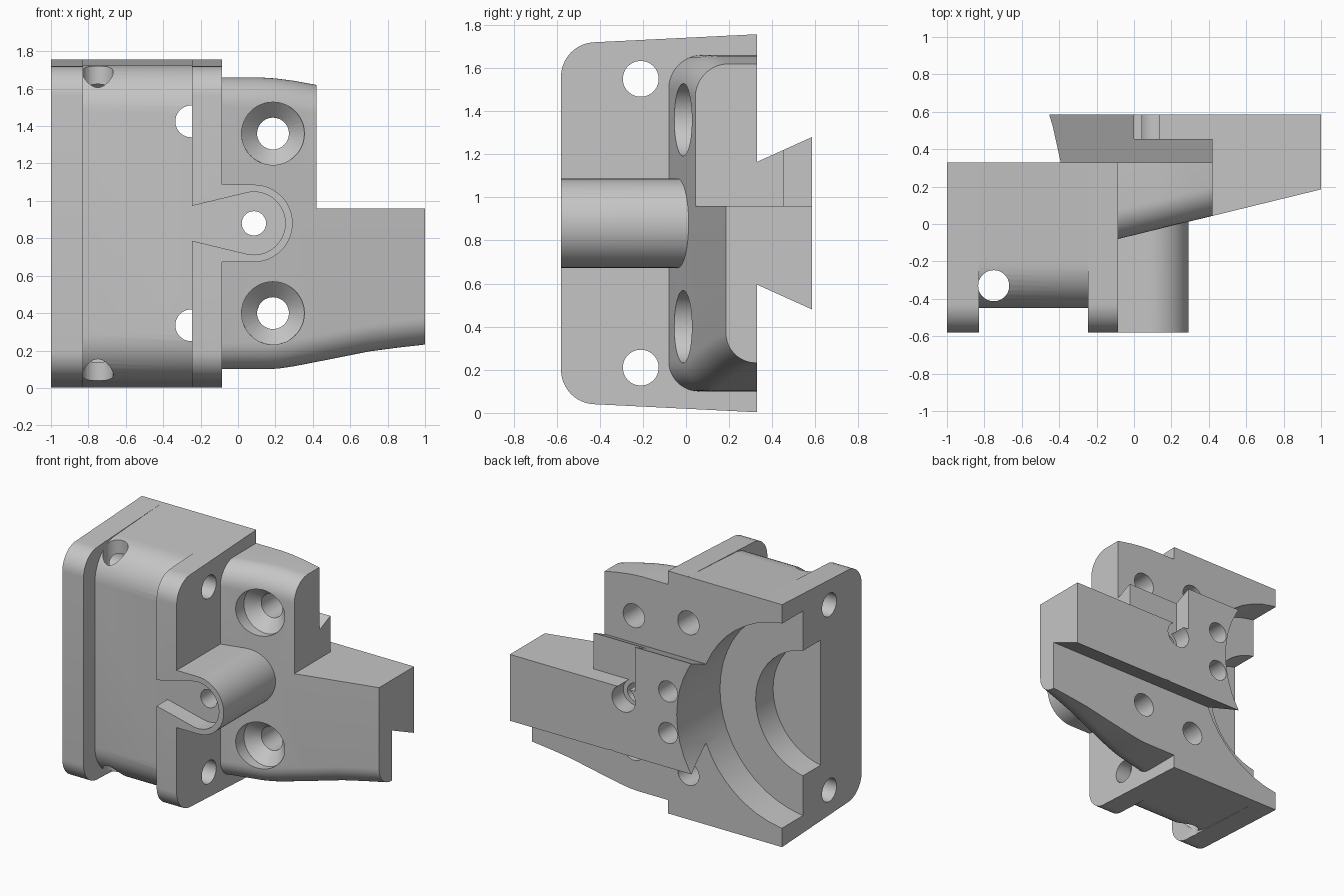
import bpy, bmesh
from math import sin, cos, radians
from mathutils import Matrix, Vector

if "Cube" in bpy.data.objects:
    bpy.data.objects.remove(bpy.data.objects["Cube"])

grey = bpy.data.materials.new("plain grey")
grey.use_nodes = True
colour = (0.56, 0.56, 0.56, 1)
grey.diffuse_color = colour
grey.node_tree.nodes["Principled BSDF"].inputs["Base Color"].default_value = colour

MID = 0.88   # height of the centre line
BACK = 0.33  # rear face of the body


def make(name, bm):
    """Turn the solid outward and link it as an object."""
    bm.normal_update()
    bmesh.ops.recalc_face_normals(bm, faces=bm.faces)
    if bm.calc_volume(signed=True) < 0:
        bmesh.ops.reverse_faces(bm, faces=bm.faces)
    mesh = bpy.data.meshes.new(name)
    bm.to_mesh(mesh)
    bm.free()
    mesh.materials.append(grey)
    ob = bpy.data.objects.new(name, mesh)
    bpy.context.collection.objects.link(ob)
    return ob


def loft(name, rings):
    """Closed solid through matching rings of points."""
    bm = bmesh.new()
    loops = [[bm.verts.new(p) for p in ring] for ring in rings]
    n = len(loops[0])
    for a, b in zip(loops, loops[1:]):
        for i in range(n):
            j = (i + 1) % n
            bm.faces.new((a[i], a[j], b[j], b[i]))
    bm.faces.new(loops[0][::-1])
    bm.faces.new(loops[-1])
    return make(name, bm)


def arc(u, v, r, start, end, n=12):
    angles = [radians(start + (end - start) * i / n) for i in range(n + 1)]
    return [(u + r * cos(a), v + r * sin(a)) for a in angles]


def section(front, low, high, r_low, r_high, flare=0.0):
    """Side outline (y, z) with rounded front corners."""
    pts = [(BACK, low - flare)]
    pts += arc(front + r_low, low + r_low, r_low, 270, 180) if r_low else [(front, low)]
    pts += arc(front + r_high, high - r_high, r_high, 180, 90) if r_high else [(front, high)]
    return pts + [(BACK, high + flare)]


def along_x(name, outline, x0, x1):
    return loft(name, [[(x, y, z) for y, z in outline] for x in (x0, x1)])


def along_y(name, outline, y0, y1):
    return loft(name, [[(x, y, z) for x, z in outline] for y in (y0, y1)])


def rod(axis, centre, r, length, r2=None):
    bm = bmesh.new()
    turn = Vector((0, 0, 1)).rotation_difference(Vector(axis)).to_matrix().to_4x4()
    bmesh.ops.create_cone(bm, cap_ends=True, segments=48, radius1=r,
                          radius2=r if r2 is None else r2, depth=length,
                          matrix=Matrix.Translation(centre) @ turn)
    return make("bore", bm)


def bore(x, z, r, y0, y1, r2=None):
    return rod((0, 1, 0), (x, (y0 + y1) / 2, z), r, y1 - y0, r2)


def combine(base, tool, operation):
    mod = base.modifiers.new("combine", "BOOLEAN")
    mod.operation, mod.object, mod.solver = operation, tool, "EXACT"
    bpy.context.view_layer.objects.active = base
    bpy.ops.object.modifier_apply(modifier=mod.name)
    bpy.data.objects.remove(tool)


# Motor housing: two flanges joined by a recessed middle
flange = section(-0.58, 0.04, 1.72, 0.16, 0.16, 0.037)
bracket = along_x("mounting_bracket", section(-0.45, 0.034, 1.726, 0.25, 0.25, 0.031), -0.9, -0.2)
parts = [along_x("flange", flange, -1, -0.83), along_x("flange", flange, -0.245, -0.085)]


# Wing with slanted front, rounded edges and a long lower arm
def front_at(x):
    return -0.08 + (x + 0.085) * 0.2443


lower = [(-0.2, 0.1), (0.15, 0.1), (0.22, 0.104), (0.3, 0.116), (0.5, 0.155),
         (0.7, 0.195), (0.85, 0.215), (1, 0.232)]
upper = [(-0.2, 1.66), (0.12, 1.66), (0.2, 1.655), (0.3, 1.642), (0.42, 1.62)]
parts.append(loft("lower_wing", [[(x, y, z) for y, z in section(front_at(x), low, 0.96, 0.14, 0)]
                                 for x, low in lower]))
parts.append(loft("upper_wing", [[(x, y, z) for y, z in section(front_at(x), 0.8, high, 0, 0.155)]
                                 for x, high in upper]))

# Dovetail rail on the back, its upper half stepped down
rail = along_x("rail", [(0.25, 0.56), (BACK, 0.595), (0.585, 0.48),
                        (0.585, 1.28), (BACK, 1.165), (0.25, 1.13)], -0.6, 1)
for x0, y0 in ((0.42, 0.13), (0, 0.455)):
    combine(rail, along_x("step", [(y0, 0.96), (0.8, 0.96), (0.8, 1.5), (y0, 1.5)], x0, 1.2),
            "DIFFERENCE")
parts.append(rail)

# Round boss reaching forward from the wing
hub = 0.085
parts.append(along_y("boss", [(-0.15, MID - 0.207)] + arc(hub, MID, 0.207, -90, 90, 24)
                     + [(-0.15, MID + 0.207)], -0.58, 0.2))
for part in parts:
    combine(bracket, part, "UNION")

cuts = [
    # Motor pocket and its deeper centre
    bore(-1.08, MID, 0.745, 0.09, 0.8),
    bore(-1.08, MID, 0.46, -0.11, 0.5),
    # Keyhole recess, pivot hole and rear pivot pocket
    along_y("recess", [(-0.26, MID - 0.09)] + arc(hub, MID, 0.168, -104, 104, 28)
            + [(-0.26, MID + 0.09)], -0.7, -0.455),
    bore(hub, MID, 0.065, -0.7, 0.7),
    bore(hub + 0.005, MID, 0.093, 0.455, 0.7),
    # Vertical hole through the housing
    rod((0, 0, 1), (-0.75, -0.33, MID), 0.083, 3),
]
for side in (-1, 1):
    cuts += [
        # Long screw holes across the flanges
        rod((1, 0, 0), (-0.5, -0.21, MID + side * 0.67), 0.083, 2),
        # Rear screw holes, countersunk wing holes, and rail pin holes
        bore(-0.25, MID + side * 0.545, 0.085, -0.455, 0.5),
        bore(0.187, MID + side * 0.48, 0.085, -0.4, 0.6),
        bore(0.187, MID + side * 0.48, 0.168, -0.5, 0.04),
        bore(0.187, MID + side * 0.48, 0.168, 0.0399, 0.12, 0.085),
        bore(-0.265, MID + side * 0.15, 0.075, 0.09, 0.8),
    ]
for cut in cuts:
    combine(bracket, cut, "DIFFERENCE")

bpy.ops.object.select_all(action="DESELECT")
bracket.select_set(True)
bpy.context.view_layer.objects.active = bracket
bpy.ops.object.shade_smooth_by_angle(angle=radians(25))
